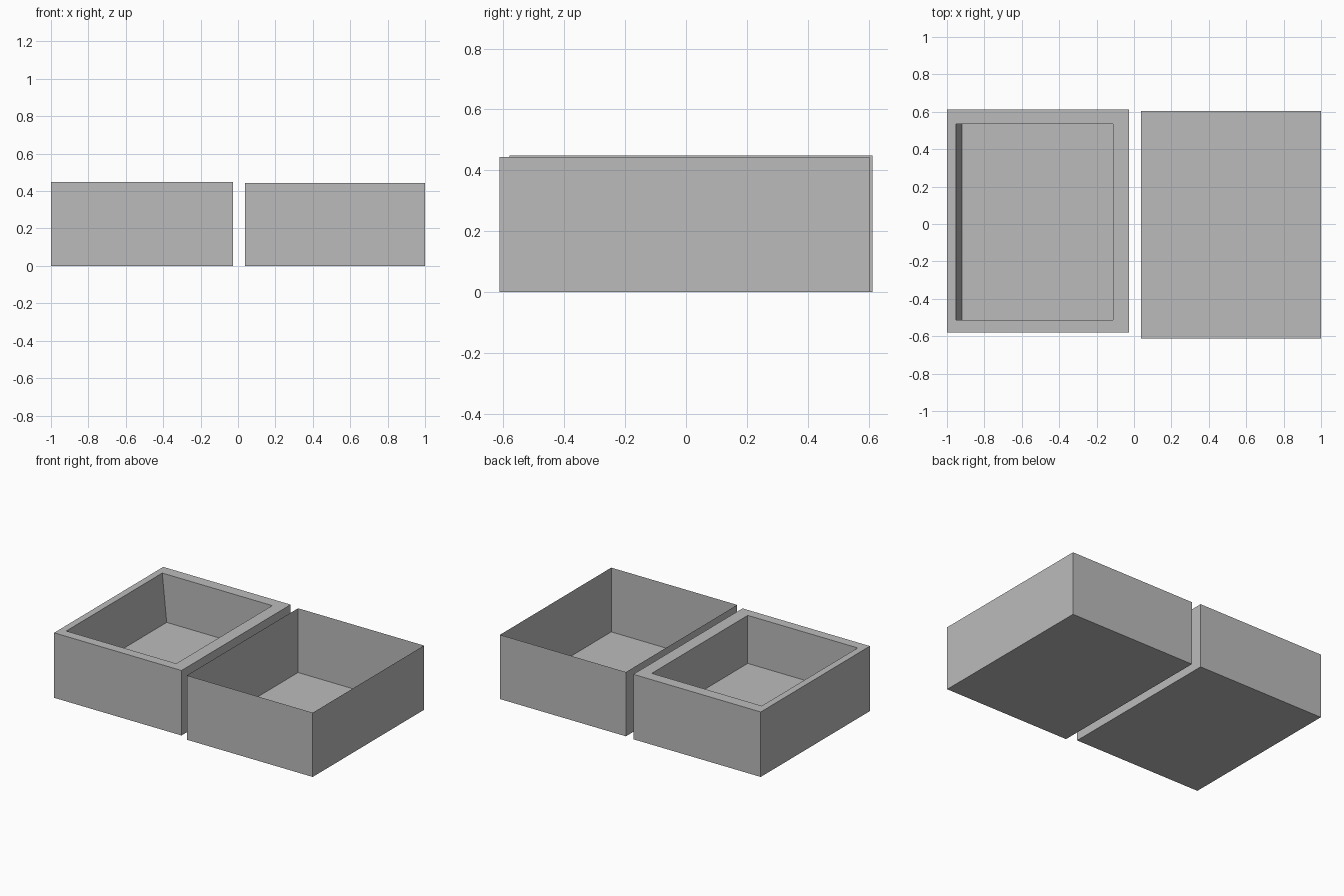
import bpy
import bmesh

if "Cube" in bpy.data.objects:
    bpy.data.objects.remove(bpy.data.objects["Cube"])

grey = bpy.data.materials.new("plain_grey")
grey.diffuse_color = (0.5, 0.5, 0.5, 1.0)
grey.use_nodes = True
grey.node_tree.nodes["Principled BSDF"].inputs["Base Color"].default_value = grey.diffuse_color


def ring(bm, x0, x1, y0, y1, z):
    """Rectangular loop of four vertices at one height."""
    return [bm.verts.new((x, y, z))
            for x, y in ((x0, y0), (x1, y0), (x1, y1), (x0, y1))]


def make_box(name, rings):
    """Skin a stack of rectangular loops, starting from a closed base."""
    bm = bmesh.new()
    loops = [ring(bm, *r) for r in rings]
    bm.faces.new(loops[0][::-1])
    for a, b in zip(loops, loops[1:]):
        for i in range(4):
            j = (i + 1) % 4
            bm.faces.new((a[i], a[j], b[j], b[i]))
    # A stack that folds back down inside gets a floor
    if len(loops) > 2:
        bm.faces.new(loops[-1])
    mesh = bpy.data.meshes.new(name)
    bm.to_mesh(mesh)
    bm.free()
    mesh.materials.append(grey)
    obj = bpy.data.objects.new(name, mesh)
    bpy.context.collection.objects.link(obj)
    return obj


# Thick-walled tray with a raised floor and one sloping inner wall
make_box("thick_tray", [
    (-1.0, -0.026, -0.58, 0.612, 0.0),
    (-1.0, -0.026, -0.58, 0.612, 0.449),
    (-0.953, -0.112, -0.514, 0.534, 0.449),
    (-0.919, -0.112, -0.514, 0.534, 0.117),
])

# Thin open box made of a single sheet
make_box("thin_box", [
    (0.037, 1.0, -0.612, 0.603, 0.0),
    (0.037, 1.0, -0.612, 0.603, 0.444),
])
